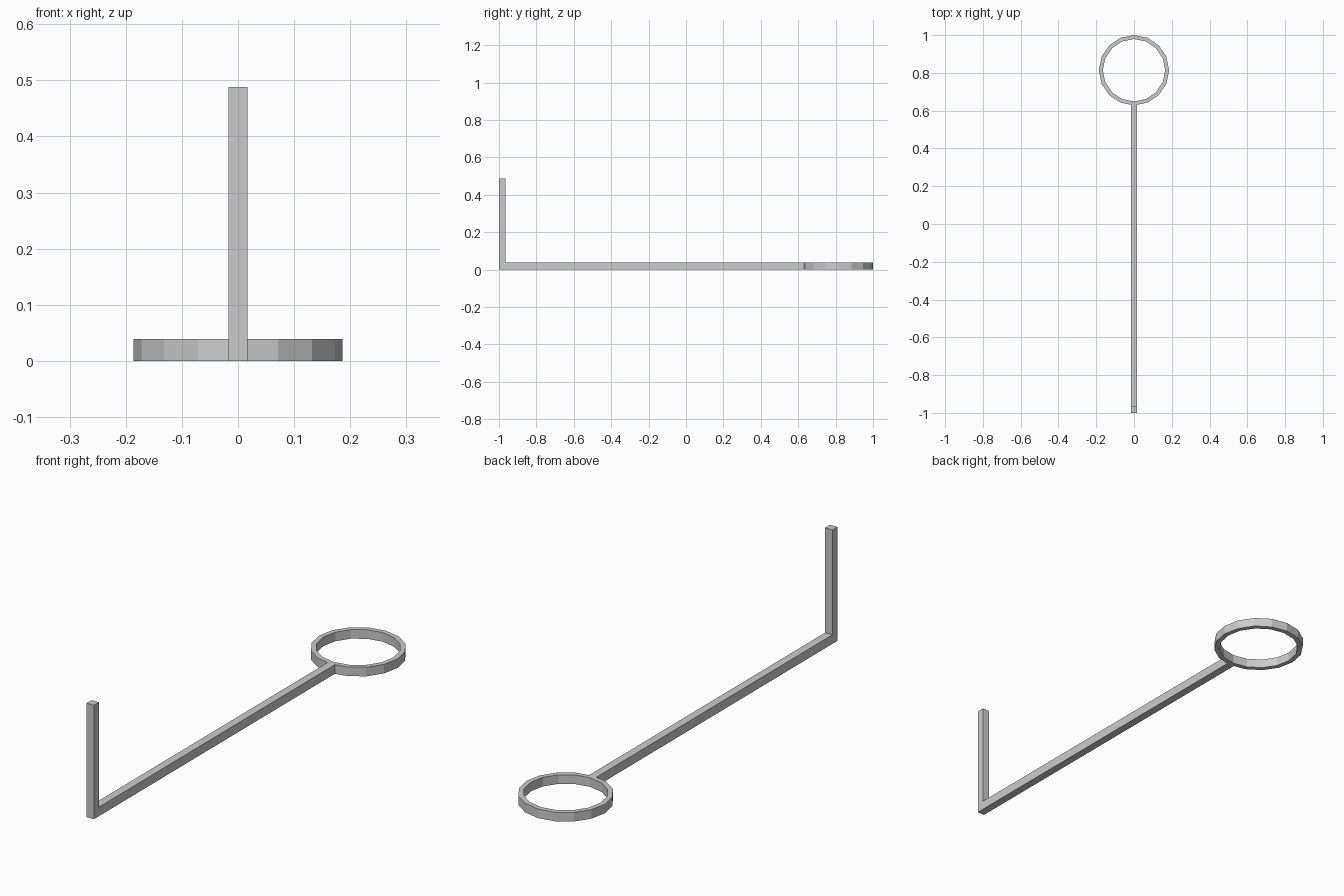
import bpy, bmesh
from math import sin, cos, pi

if "Cube" in bpy.data.objects:
    bpy.data.objects.remove(bpy.data.objects["Cube"])


def make_object(name, bm):
    bmesh.ops.recalc_face_normals(bm, faces=bm.faces)
    mesh = bpy.data.meshes.new(name)
    bm.to_mesh(mesh)
    bm.free()
    obj = bpy.data.objects.new(name, mesh)
    bpy.context.collection.objects.link(obj)
    return obj


HEIGHT = 0.039      # thickness of bar and ring
HALF_W = 0.0172     # half width of the bar
R_OUT, R_IN, SIDES = 0.186, 0.165, 16
RING_Y = 1 - R_OUT

# L-shaped handle: long bar with an upright post at the front
bm = bmesh.new()
profile = [(-1, 0), (0.636, 0), (0.636, HEIGHT), (-0.966, HEIGHT),
           (-0.966, 0.488), (-1, 0.488)]
face = bm.faces.new([bm.verts.new((-HALF_W, y, z)) for y, z in profile])
ext = bmesh.ops.extrude_face_region(bm, geom=[face], use_keep_orig=True)
bmesh.ops.translate(bm, vec=(2 * HALF_W, 0, 0),
                    verts=[v for v in ext["geom"] if isinstance(v, bmesh.types.BMVert)])
make_object("handle_bar", bm)

# Open ring at the back, 16 flat sides with a vertex on the axis
bm = bmesh.new()
section = [(R_OUT, 0), (R_OUT, HEIGHT), (R_IN, HEIGHT), (R_IN, 0)]
loops = []
for i in range(SIDES):
    a = 2 * pi * i / SIDES
    loops.append([bm.verts.new((r * cos(a), RING_Y + r * sin(a), z)) for r, z in section])
for i in range(SIDES):
    p, q = loops[i], loops[(i + 1) % SIDES]
    for j in range(4):
        k = (j + 1) % 4
        bm.faces.new((p[j], q[j], q[k], p[k]))
make_object("ring", bm)
